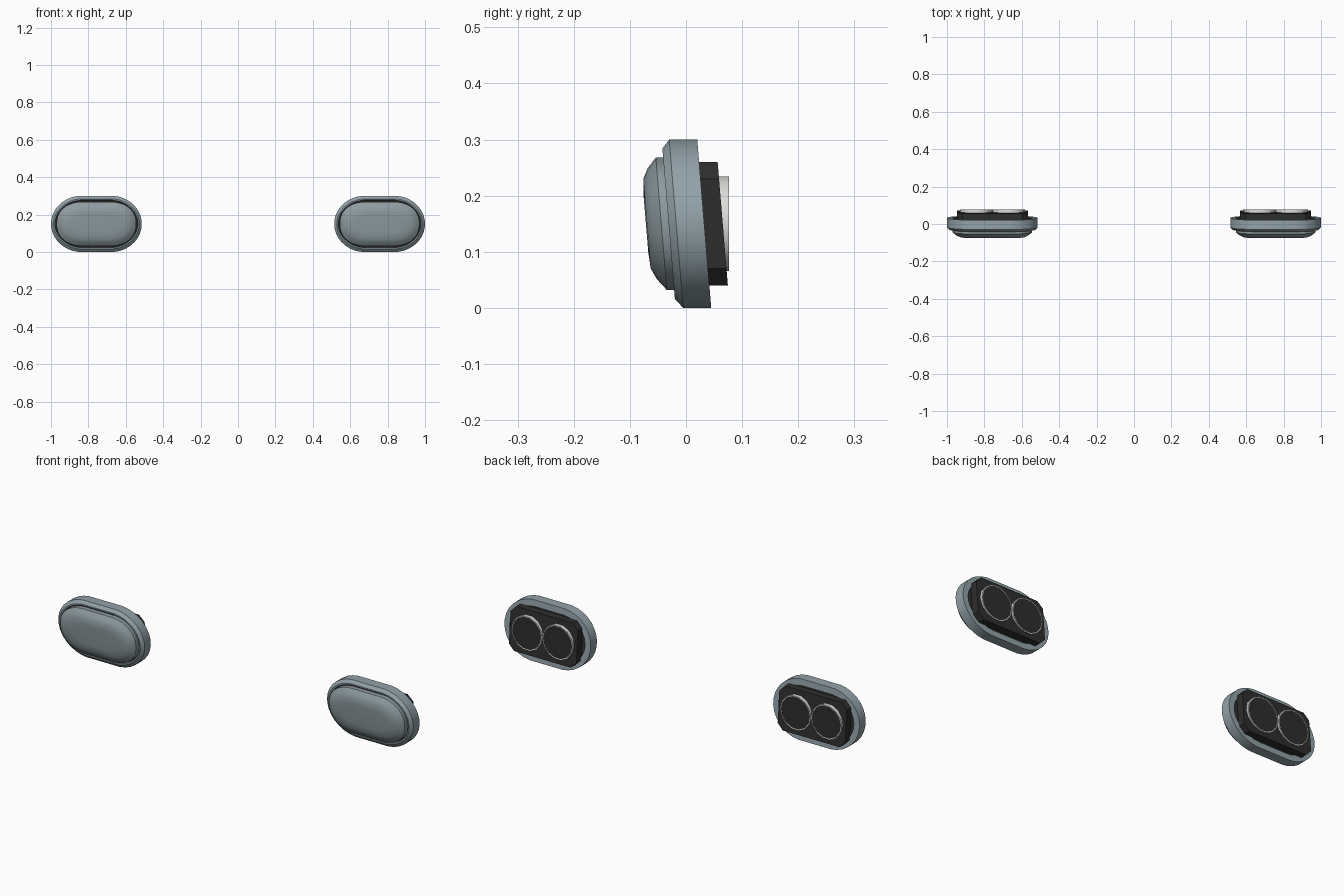
import bpy, bmesh, math

if "Cube" in bpy.data.objects:
    bpy.data.objects.remove(bpy.data.objects["Cube"])

CZ, CX, LEAN = 0.15, 0.757, 0.083


def material(name, rgb):
    m = bpy.data.materials.new(name)
    m.diffuse_color = (*rgb, 1)
    m.use_nodes = True
    m.node_tree.nodes["Principled BSDF"].inputs["Base Color"].default_value = m.diffuse_color
    return m


GREY = material("blue grey", (0.29, 0.36, 0.39))
LENS = material("lens grey", (0.27, 0.33, 0.35))
DARK = material("dark plastic", (0.027, 0.027, 0.028))
LIGHT = material("pale socket", (0.72, 0.72, 0.70))


def capsule(a, b, power=2.0, n=32):
    """Rounded outline: straight top and bottom, curved ends."""
    straight = 0.32 * a
    pts = []
    for i in range(n):
        t = 2 * math.pi * (i + 0.5) / n
        c, s = math.cos(t), math.sin(t)
        x = math.copysign(abs(c) ** (2 / power), c) * (a - straight)
        z = math.copysign(abs(s) ** (2 / power), s) * b
        pts.append((x + math.copysign(straight, c), z))
    top = max(p[1] for p in pts)
    return [(x, z * b / top) for x, z in pts]


def octagon(a, b, c):
    return [(a, b - c), (a - c, b), (c - a, b), (-a, b - c),
            (-a, c - b), (c - a, -b), (a - c, -b), (a, c - b)]


def disc(r, n=14):
    return [(r * math.cos(2 * math.pi * i / n), r * math.sin(2 * math.pi * i / n)) for i in range(n)]


def loft(name, cx, sections, mats, cap_ends=True, closed=False, lean=LEAN, smooth=True, cap_mat=0):
    """Join outlines, each (points, y), leaning the result with height."""
    bm = bmesh.new()
    rings = [[bm.verts.new((cx + x, y - z * lean, CZ + z)) for x, z in pts] for pts, y in sections]
    pairs = list(zip(rings, rings[1:]))
    if closed:
        pairs.append((rings[-1], rings[0]))
    for r, q in pairs:
        n = len(r)
        for i in range(n):
            bm.faces.new((r[i], r[(i + 1) % n], q[(i + 1) % n], q[i]))
    if cap_ends:
        bm.faces.new(rings[0])
        bm.faces.new(rings[-1]).material_index = cap_mat
    bmesh.ops.recalc_face_normals(bm, faces=bm.faces)
    me = bpy.data.meshes.new(name)
    bm.to_mesh(me)
    bm.free()
    for m in mats:
        me.materials.append(m)
    ob = bpy.data.objects.new(name, me)
    bpy.context.collection.objects.link(ob)
    if smooth:
        bpy.ops.object.select_all(action='DESELECT')
        ob.select_set(True)
        bpy.context.view_layer.objects.active = ob
        bpy.ops.object.shade_smooth_by_angle(angle=math.radians(35))
    return ob


for side, sx in (("left", -CX), ("right", CX)):
    # outer ring around the lens
    loft(side + "_bezel", sx, [
        (capsule(0.243, 0.150), 0.0325), (capsule(0.243, 0.150), -0.0175),
        (capsule(0.229, 0.134), -0.031), (capsule(0.222, 0.127), -0.031),
        (capsule(0.220, 0.125), 0.000), (capsule(0.214, 0.120), 0.0325)],
        [GREY], cap_ends=False, closed=True)
    # dark backing, showing in the groove and from behind
    loft(side + "_backing", sx, [
        (capsule(0.221, 0.126), -0.020), (capsule(0.216, 0.122), 0.028)], [DARK])
    # domed lens
    p = 2.25
    loft(side + "_lens", sx, [
        (capsule(0.214, 0.118, p), -0.010), (capsule(0.213, 0.118, p), -0.044),
        (capsule(0.193, 0.099, p), -0.060), (capsule(0.173, 0.080, p), -0.0695),
        (capsule(0.130, 0.050, p), -0.0715)], [LENS])
    # rear housing block
    loft(side + "_housing", sx, [
        (octagon(0.19, 0.11, 0.03), 0.015), (octagon(0.19, 0.11, 0.03), 0.0655)],
        [DARK], smooth=False)
    # two round sockets with pale rims and dark ends
    for k, dx in (("inner", -0.087), ("outer", 0.087)):
        loft(f"{side}_{k}_socket", sx + dx, [
            (disc(0.0865), 0.040), (disc(0.0865), 0.0765), (disc(0.082), 0.0765)],
            [LIGHT, DARK], lean=0, cap_mat=1)
